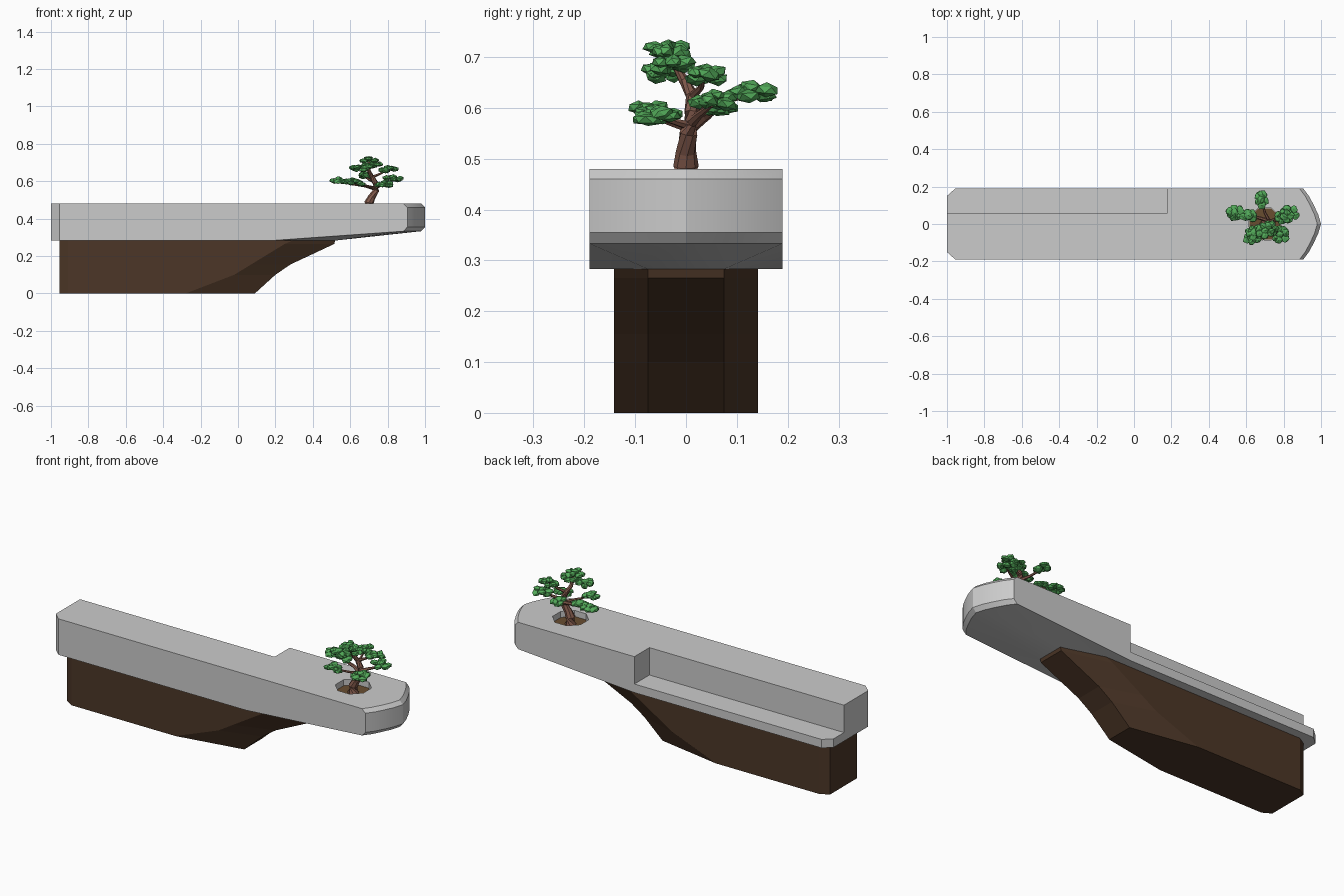
import bpy, bmesh, math, random
from mathutils import Vector, Matrix

if "Cube" in bpy.data.objects:
    bpy.data.objects.remove(bpy.data.objects["Cube"])

random.seed(4)


def material(name, rgb):
    m = bpy.data.materials.new(name)
    m.diffuse_color = (*rgb, 1)
    m.use_nodes = True
    m.node_tree.nodes["Principled BSDF"].inputs["Base Color"].default_value = m.diffuse_color
    return m


EARTH = material("earth", (.072, .037, .02))
SOIL = material("soil", (.14, .075, .03))
BARK = material("bark", (.22, .10, .07))
LEAF = material("leaf", (.085, .40, .10))


def finish(name, bm, mat=None):
    bmesh.ops.recalc_face_normals(bm, faces=bm.faces)
    me = bpy.data.meshes.new(name)
    bm.to_mesh(me)
    bm.free()
    ob = bpy.data.objects.new(name, me)
    bpy.context.collection.objects.link(ob)
    if mat:
        me.materials.append(mat)
    return ob


def select(ob):
    bpy.ops.object.select_all(action='DESELECT')
    ob.select_set(True)
    bpy.context.view_layer.objects.active = ob


def mirrored(half):
    return half + [(x, -y) for x, y in reversed(half) if y]


# Stone slab: hull of flat-backed body, bevelled round nose and rising underside
bm = bmesh.new()
nose = mirrored([(.905, .19), (.935, .15), (.962, .10), (.985, .05), (1, 0)])
tail = mirrored([(-1, .15), (-.955, .19)])
pts = [(x, y, z) for x, y in nose for z in (.355, .46)]
pts += [(x - .02, y, z) for x, y in nose for z in (.333, .48)]
pts += [(x, y, z) for x, y in tail for z in (.283, .48)]
pts += [(x, s * y, .283) for x, y in ((.18, .19), (.52, .075)) for s in (1, -1)]
for p in pts:
    bm.verts.new(p)
bmesh.ops.convex_hull(bm, input=bm.verts)
bmesh.ops.dissolve_limit(bm, angle_limit=.01, verts=bm.verts, edges=bm.edges)
slab = finish("stone_slab", bm)

# Cutters: long rear step and octagonal planting pit
bm = bmesh.new()
bmesh.ops.create_cube(bm, size=1, matrix=Matrix.Translation((-.41, .26, .53))
                      @ Matrix.Diagonal((1.18, .40, .40, 1)))
step = finish("step_cutter", bm)
bm = bmesh.new()
bmesh.ops.create_cone(bm, cap_ends=True, segments=8, radius1=.092, radius2=.092, depth=.2,
                      matrix=Matrix.Translation((.70, 0, .54)) @ Matrix.Rotation(math.pi / 8, 4, 'Z'))
pit = finish("pit_cutter", bm)
for cutter in (step, pit):
    cutter.hide_render = True
    select(slab)
    mod = slab.modifiers.new("cut", 'BOOLEAN')
    mod.object = cutter
    mod.operation = 'DIFFERENCE'
    mod.solver = 'EXACT'
    bpy.ops.object.modifier_apply(modifier=mod.name)
    bpy.data.objects.remove(cutter)
select(slab)
bpy.ops.object.shade_smooth_by_angle(angle=math.radians(16))

# Soil in the pit
bm = bmesh.new()
bmesh.ops.create_cone(bm, cap_ends=True, segments=8, radius1=.09, radius2=.09, depth=.01,
                      matrix=Matrix.Translation((.70, 0, .443)) @ Matrix.Rotation(math.pi / 8, 4, 'Z'))
finish("pit_soil", bm, SOIL)

# Earth base: stacked outlines, sloping forward to a narrow overhanging end
bm = bmesh.new()
rings = []
for z, shoulder, end in ((0, -.28, .09), (.10, -.02, .20), (.155, .07, .28),
                         (.265, .25, .515), (.286, .30, .52)):
    outline = mirrored([(-.955, .115), (-.91, .142), (shoulder, .142), (end, .075)])
    rings.append([bm.verts.new((x, y, z)) for x, y in outline])
for a, b in zip(rings, rings[1:]):
    for i in range(len(a)):
        j = (i + 1) % len(a)
        bm.faces.new((a[i], a[j], b[j], b[i]))
bm.faces.new(rings[0])
bm.faces.new(rings[-1])
finish("earth_base", bm, EARTH)


# Tree limbs: tapered six-sided tubes (x, y, z, radius)
def limb(name, path, sides=6):
    bm = bmesh.new()
    loops = []
    for k, p in enumerate(path):
        a, b = path[max(k - 1, 0)], path[min(k + 1, len(path) - 1)]
        q = (Vector(b[:3]) - Vector(a[:3])).to_track_quat('Z', 'Y')
        loops.append([bm.verts.new(Vector(p[:3]) + q @ Vector(
            (p[3] * math.cos(t), p[3] * math.sin(t), 0)))
            for t in (math.tau * i / sides for i in range(sides))])
    for a, b in zip(loops, loops[1:]):
        for i in range(sides):
            j = (i + 1) % sides
            bm.faces.new((a[i], a[j], b[j], b[i]))
    bm.faces.new(loops[0])
    bm.faces.new(loops[-1])
    finish(name, bm, BARK)


limb("trunk", [(.70, 0, .44, .036), (.70, 0, .485, .025), (.715, 0, .515, .020),
               (.738, .005, .55, .018), (.735, .012, .59, .016), (.715, .012, .625, .013),
               (.70, -.005, .655, .010), (.70, -.03, .70, .006)], 8)
BRANCHES = {
    "left": [(.735, .01, .56, .012), (.68, .03, .575, .009), (.61, .045, .585, .007), (.55, .06, .60, .004)],
    "right": [(.735, .01, .57, .011), (.77, .025, .585, .008), (.83, .05, .605, .004)],
    "rear": [(.725, .012, .60, .010), (.70, .06, .61, .007), (.68, .13, .625, .004)],
    "front": [(.735, .005, .56, .009), (.70, -.03, .57, .006), (.64, -.07, .585, .004)],
    "side": [(.735, .005, .565, .009), (.76, -.03, .575, .006), (.78, -.06, .585, .004)],
    "upper": [(.715, .01, .62, .009), (.76, .03, .64, .006), (.80, .035, .66, .004)],
}
for name, path in BRANCHES.items():
    limb(name + "_branch", path)

# Foliage: pads of small flattened faceted tufts (x, y, z, half-width x, half-width y)
PADS = [(.70, -.035, .715, .045, .035), (.645, -.045, .67, .045, .03), (.72, -.03, .685, .05, .035),
        (.80, .04, .665, .045, .03), (.54, .06, .605, .04, .03), (.61, .045, .598, .04, .02),
        (.68, .13, .632, .026, .04), (.83, .055, .615, .05, .04), (.63, -.075, .592, .04, .025),
        (.78, -.055, .585, .045, .04)]
bm = bmesh.new()
for x, y, z, wx, wy in PADS:
    for k in range(8):
        t = math.tau * k / 7 + random.uniform(-.3, .3)
        r = .75 if k < 7 else 0
        w = random.uniform(.017, .024)
        c = Vector((x + r * wx * math.cos(t), y + r * wy * math.sin(t),
                    z + (.008 if k == 7 else random.uniform(-.010, .008))))
        tilt = Matrix.Rotation(random.uniform(-.25, .25), 4, 'X') @ Matrix.Rotation(random.uniform(0, 6), 4, 'Z')
        tuft = bmesh.ops.create_icosphere(bm, subdivisions=1, radius=1,
                                          matrix=tilt @ Matrix.Diagonal((w * 1.15, w, .013, 1)))
        for v in tuft['verts']:
            v.co = v.co * random.uniform(.85, 1.2) + c
finish("foliage", bm, LEAF)
